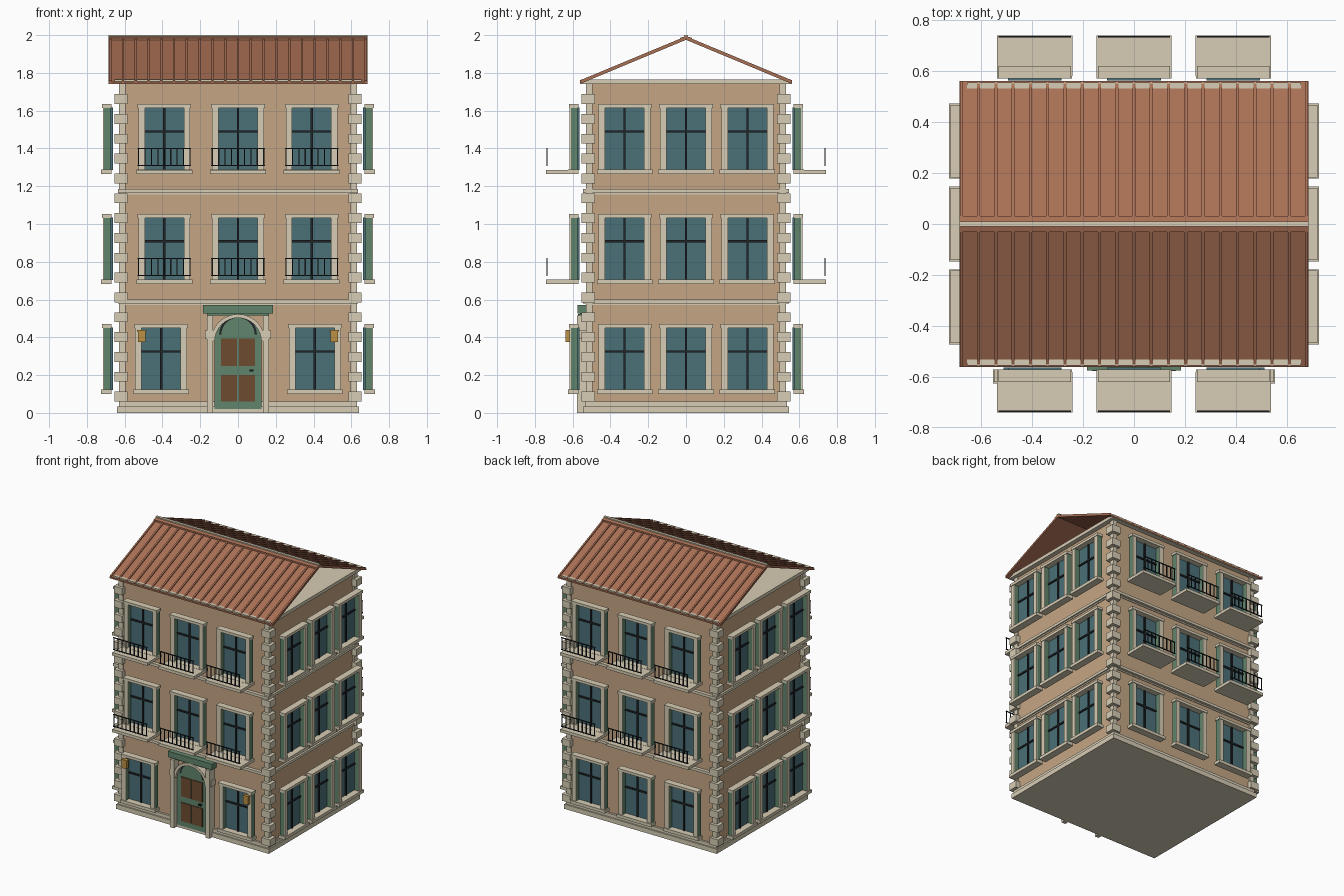
import bpy, bmesh, math
from mathutils import Matrix, Vector

if "Cube" in bpy.data.objects:
    bpy.data.objects.remove(bpy.data.objects["Cube"])

COLORS = {
    "plaster": (0.56, 0.38, 0.23), "stone": (0.68, 0.61, 0.46),
    "tile": (0.40, 0.16, 0.09), "glass": (0.07, 0.165, 0.19),
    "green": (0.12, 0.235, 0.15), "iron": (0.015, 0.018, 0.02),
    "wood": (0.155, 0.07, 0.03), "brass": (0.51, 0.28, 0.06),
}
MATS = {}
for key, c in COLORS.items():
    MATS[key] = bpy.data.materials.new(key)
    MATS[key].diffuse_color = (*c, 1)

parts = {}  # part name -> (bmesh, material key)


def mesh_for(name, mat):
    return parts.setdefault(name, (bmesh.new(), mat))[0]


def box(name, mat, x, y, z, frame=Matrix()):
    """Box from (min, max) ranges, placed by a frame matrix."""
    size = [b - a for a, b in (x, y, z)]
    mid = [(a + b) / 2 for a, b in (x, y, z)]
    m = frame @ Matrix.Translation(mid) @ Matrix.Diagonal((*size, 1))
    bmesh.ops.create_cube(mesh_for(name, mat), size=1, matrix=m)


def prism(name, mat, profile, axis, lo, hi):
    """Closed profile (a, z) extruded along 'x' or 'y'."""
    bm = mesh_for(name, mat)
    put = (lambda a, z, t: (t, a, z)) if axis == "x" else (lambda a, z, t: (a, t, z))
    rings = [[bm.verts.new(put(a, z, t)) for a, z in profile] for t in (lo, hi)]
    n = len(profile)
    faces = [bm.faces.new(rings[0]), bm.faces.new(rings[1])]
    for i in range(n):
        j = (i + 1) % n
        faces.append(bm.faces.new((rings[0][i], rings[0][j], rings[1][j], rings[1][i])))
    bmesh.ops.recalc_face_normals(bm, faces=faces)


def slab(name, mat, x, y, z0, z1):
    box(name, mat, (-x, x), (-y, y), (z0, z1))


# Walls, plinth, string courses, cornice
slab("walls", "plaster", 0.62, 0.52, 0.02, 1.75)
slab("plinth", "stone", 0.64, 0.545, 0, 0.035)
slab("plinth", "stone", 0.63, 0.535, 0.035, 0.06)
for z in (0.57, 1.155):
    slab("string_course", "stone", 0.625, 0.525, z, z + 0.01)
    slab("string_course", "stone", 0.635, 0.545, z + 0.01, z + 0.03)
slab("cornice", "stone", 0.655, 0.555, 1.74, 1.765)

# Corner quoins, alternating large and small
H = 0.0525
for i in range(32):
    ox, oy, w = (0.655, 0.552, 0.07) if i % 2 == 0 else (0.63, 0.53, 0.035)
    z = 0.06 + i * H
    for sx in (-1, 1):
        for sy in (-1, 1):
            box("quoins", "stone", sorted((sx * ox, sx * (ox - w))),
                sorted((sy * oy, sy * (oy - w))), (z, z + H))


# Windows: local x along the wall, local -y outward, origin at the sill
def window(frame):
    def b(name, mat, u, d, z):
        box(name, mat, u, (-d[1], -d[0]), z, frame)
    b("window_glass", "glass", (-0.105, 0.105), (-0.007, 0.006), (0.02, 0.352))
    b("window_bars", "iron", (-0.006, 0.006), (0.004, 0.014), (0.02, 0.352))
    b("window_bars", "iron", (-0.105, 0.105), (0.004, 0.014), (0.219, 0.231))
    for s in (-1, 1):
        u = sorted((s * 0.103, s * 0.137))
        b("window_jambs", "green", u, (0.005, 0.04), (0.02, 0.352))
        b("window_trim", "stone", u, (0.04, 0.046), (0.02, 0.352))
    b("window_lintels", "stone", (-0.142, 0.142), (0, 0.05), (0.35, 0.37))
    b("window_sills", "stone", (-0.147, 0.147), (0, 0.055), (0, 0.023))


# Balcony slab with a front railing
def balcony(frame):
    box("balcony_slabs", "stone", (-0.148, 0.148), (-0.17, -0.01), (0, 0.022), frame)
    for z in (0.042, 0.132):
        box("balcony_rails", "iron", (-0.142, 0.142), (-0.168, -0.162), (z, z + 0.006), frame)
    for i in range(9):
        u = -0.136 + i * 0.034
        box("balcony_rails", "iron", (u - 0.003, u + 0.003), (-0.168, -0.162),
            (0.042, 0.138), frame)


FLOORS = (0.10, 0.683, 1.265)
for side in range(4):
    turn = Matrix.Rotation(side * math.pi / 2, 4, "Z")
    dist, step = (0.57, 0.39) if side % 2 == 0 else (0.67, 0.325)
    for level, z in enumerate(FLOORS):
        for col in (-1, 0, 1):
            if side == 0 and level == 0 and col == 0:
                continue  # door goes here
            u = col * (0.407 if side == 0 and level == 0 else step)
            frame = turn @ Matrix.Translation((u, -dist, z))
            window(frame)
            if side % 2 == 0 and level > 0:
                balcony(frame)


# Gabled roof, open at the gable ends, with ribs
def chevron(lo, hi, y=0.56, eave=1.742, top=1.975):
    return [(-y, eave + lo), (0, top + lo), (y, eave + lo),
            (y, eave + hi), (0, top + hi), (-y, eave + hi)]


prism("roof", "tile", chevron(0, 0.011), "x", -0.685, 0.685)
for i in range(21):
    x = -0.677 + i * 0.0677
    prism("roof_ribs", "tile", chevron(0.008, 0.019), "x", x - 0.006, x + 0.006)
prism("ridge_cap", "tile", chevron(0.008, 0.02, 0.032, 1.965), "x", -0.685, 0.685)
slab("ridge_strip", "stone", 0.685, 0.01, 1.98, 2.0)


# Arched door with surround
def arc(r, cz, n=16):
    return [(r * math.cos(math.pi * i / n), cz + r * math.sin(math.pi * i / n))
            for i in range(n + 1)]


CZ = 0.38
prism("door_frame", "green", [(0.125, 0.02)] + arc(0.125, CZ) + [(-0.125, 0.02)],
      "y", -0.55, -0.515)
prism("door_arch", "stone", arc(0.143, CZ) + arc(0.123, CZ)[::-1], "y", -0.572, -0.52)
prism("door_fanlight", "iron", arc(0.1, 0.415), "y", -0.553, -0.54)
prism("door_fanlight_infill", "green", arc(0.088, 0.415), "y", -0.556, -0.54)
for s in (-1, 1):
    for z in ((0.06, 0.2), (0.248, 0.395)):
        box("door_panels", "wood", sorted((s * 0.006, s * 0.09)), (-0.557, -0.54), z)
    box("door_posts", "stone", sorted((s * 0.133, s * 0.165)), (-0.577, -0.52), (0, 0.515))
    box("door_brackets", "stone", sorted((s * 0.16, s * 0.174)), (-0.57, -0.52), (0.39, 0.435))
    # Wall lamps beside the door
    box("wall_lamps", "brass", sorted((s * 0.49, s * 0.53)), (-0.637, -0.612), (0.375, 0.435))
    box("lamp_caps", "brass", sorted((s * 0.485, s * 0.535)), (-0.637, -0.61), (0.43, 0.44))
box("door_knob", "iron", (0.062, 0.082), (-0.565, -0.55), (0.218, 0.23))
box("door_canopy", "green", (-0.165, 0.165), (-0.56, -0.52), (0.515, 0.565))
box("door_canopy", "green", (-0.185, 0.185), (-0.575, -0.52), (0.525, 0.57))

# Turn the collected parts into objects
for name, (bm, mat) in parts.items():
    me = bpy.data.meshes.new(name)
    bm.to_mesh(me)
    bm.free()
    me.materials.append(MATS[mat])
    bpy.context.scene.collection.objects.link(bpy.data.objects.new(name, me))

for m in bpy.data.materials:
    if m.users and not m.is_grease_pencil:
        m.use_nodes = True
        m.node_tree.nodes["Principled BSDF"].inputs["Base Color"].default_value = m.diffuse_color
